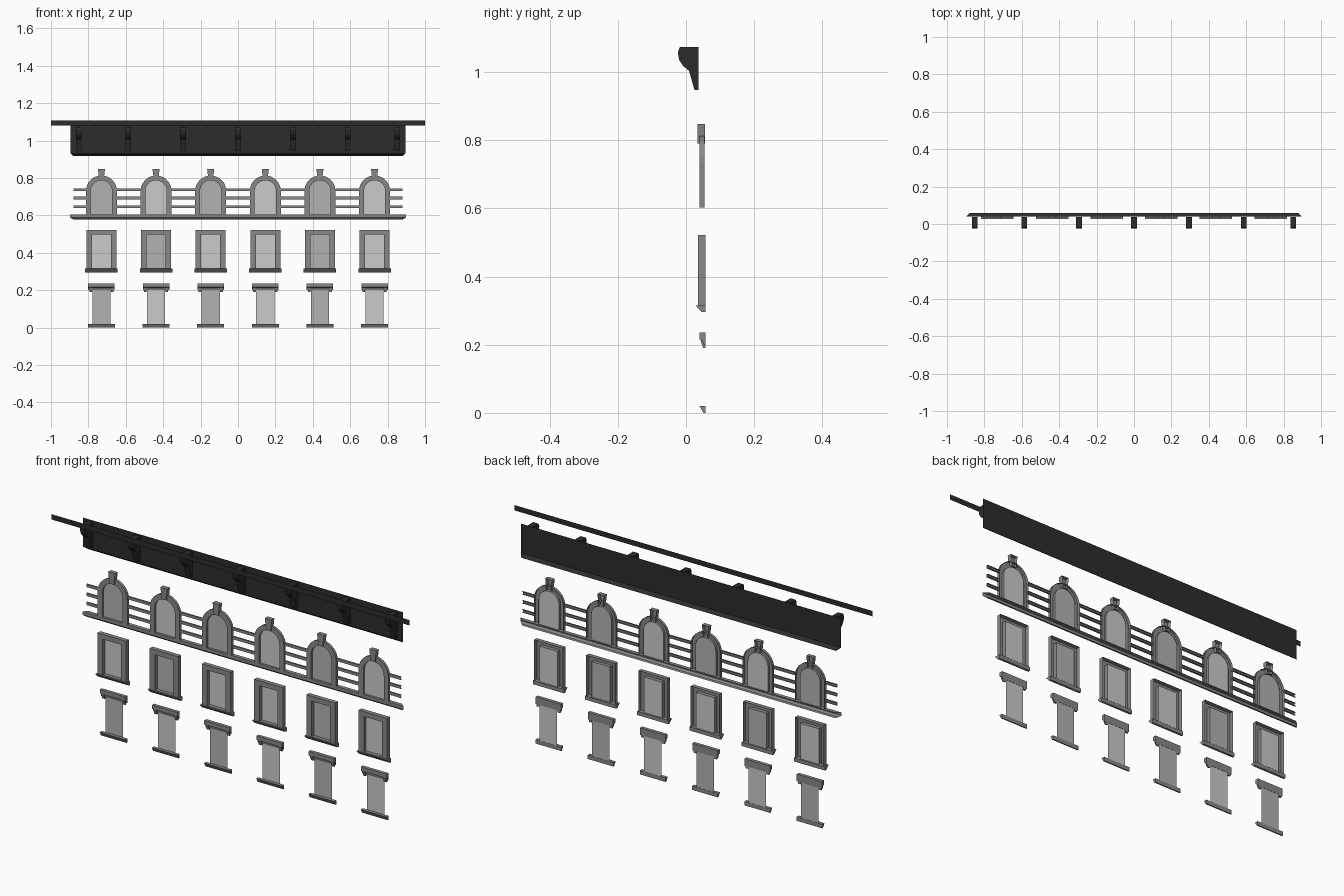
import bpy, bmesh, math

cube = bpy.data.objects.get("Cube")
if cube:
    bpy.data.objects.remove(cube, do_unlink=True)


def material(name, value):
    m = bpy.data.materials.new(name)
    m.use_nodes = True
    colour = (value, value, value, 1)
    m.diffuse_color = colour
    m.node_tree.nodes["Principled BSDF"].inputs["Base Color"].default_value = colour
    return m


STONE = material("stone grey", 0.25)
GLASS = material("pane grey", 0.45)
PALE = material("pale pane grey", 0.6)
DARK = material("charcoal", 0.025)


def loft(name, loops, mat, closed=True, caps=()):
    """Bridge loops of points with quads; caps lists the loops to fill."""
    bm = bmesh.new()
    rows = [[bm.verts.new(p) for p in loop] for loop in loops]
    n = len(rows[0])
    for a, b in zip(rows, rows[1:]):
        for i in range(n if closed else n - 1):
            j = (i + 1) % n
            bm.faces.new((a[i], a[j], b[j], b[i]))
    for c in caps:
        bm.faces.new(rows[c])
    bmesh.ops.recalc_face_normals(bm, faces=bm.faces)
    # Open shells face the street
    if len(caps) < 2 and sum(f.normal.y * f.calc_area() for f in bm.faces) > 0:
        bmesh.ops.reverse_faces(bm, faces=bm.faces)
    mesh = bpy.data.meshes.new(name)
    bm.to_mesh(mesh)
    bm.free()
    mesh.materials.append(mat)
    ob = bpy.data.objects.new(name, mesh)
    bpy.context.collection.objects.link(ob)
    return ob


def prism(name, profile, x0, x1, mat):
    """Solid bar along x with a (y, z) profile."""
    return loft(name, [[(x, y, z) for y, z in profile] for x in (x0, x1)], mat, caps=(0, 1))


def strip(name, profile, mat):
    """Open moulding along x with mitred ends, profile of (y, z, half length)."""
    return loft(name, [[(s * h, y, z) for y, z, h in profile] for s in (-1, 1)],
                mat, closed=False)


def rect(cx, half, z0, z1, y):
    return [(cx - half, y, z0), (cx + half, y, z0), (cx + half, y, z1), (cx - half, y, z1)]


def arch(cx, r, z0, y, spring=0.73, steps=16):
    curve = [(cx + r * math.cos(math.pi * i / steps), y,
              spring + r * math.sin(math.pi * i / steps)) for i in range(steps + 1)]
    return [(cx + r, y, z0)] + curve + [(cx - r, y, z0)]


# Roof edge: flat gutter, cornice board with a sloped lower lip, brackets
loft("gutter", [rect(0, 1, 1.08, 1.107, -0.06)], DARK, caps=(0,))
strip("cornice_board", [(0.04, 1.08, 0.895), (0.04, 0.932, 0.895),
                        (0.045, 0.93, 0.893), (0.058, 0.918, 0.88)], DARK)
BRACKET = [(0.037, 1.073), (0.037, 0.947), (0.025, 0.947), (0.009, 1.003),
           (-0.009, 1.018), (-0.02, 1.035), (-0.024, 1.057), (-0.018, 1.073)]
for i, x in enumerate((-0.852, -0.587, -0.294, 0, 0.294, 0.587, 0.852)):
    prism(f"cornice_bracket_{i + 1}", BRACKET, x - 0.015, x + 0.015, DARK)

# Ledge below the arched windows
strip("ledge", [(0.06, 0.605, 0.875), (0.04, 0.605, 0.898), (0.04, 0.589, 0.898),
                (0.048, 0.58, 0.886), (0.06, 0.578, 0.875)], STONE)

SILL = [(0.028, 0.315), (0.057, 0.315), (0.057, 0.296), (0.046, 0.296)]
LOW_SILL = [(0.04, 0.02), (0.057, 0.02), (0.057, 0), (0.051, 0)]
LINTEL = [(0.04, 0.236), (0.057, 0.236), (0.057, 0.2), (0.051, 0.2),
          (0.048, 0.212), (0.04, 0.216)]
CORBEL = [(0.042, 0.216), (0.057, 0.216), (0.057, 0.19), (0.05, 0.19)]

centres = [0.292 * (i - 2.5) for i in range(6)]
for i, cx in enumerate(centres):
    n = i + 1
    alternate = PALE if i % 2 else GLASS

    # Arched window with surround and keystone
    loft(f"arch_surround_{n}", [arch(cx, 0.083, 0.603, 0.054), arch(cx, 0.083, 0.603, 0.04),
                                arch(cx, 0.057, 0.603, 0.04), arch(cx, 0.057, 0.603, 0.052)],
         STONE, closed=False)
    loft(f"arch_pane_{n}", [arch(cx, 0.057, 0.603, 0.051)], alternate, caps=(0,))
    key = [[(cx - 0.012, y, 0.79), (cx + 0.012, y, 0.79), (cx + 0.019, y, 0.848),
            (cx - 0.019, y, 0.848)] for y in (0.033, 0.055)]
    loft(f"keystone_{n}", key, STONE, caps=(0,))

    # Rectangular window with a moulded frame, open behind
    loft(f"window_frame_{n}", [rect(cx, 0.08, 0.313, 0.522, 0.057),
                               rect(cx, 0.08, 0.313, 0.522, 0.035),
                               rect(cx, 0.051, 0.317, 0.497, 0.035),
                               rect(cx, 0.051, 0.317, 0.497, 0.055)], STONE)
    loft(f"window_pane_{n}", [rect(cx, 0.051, 0.317, 0.497, 0.054)],
         GLASS if i in (1, 4) else PALE, caps=(0,))
    prism(f"window_sill_{n}", SILL, cx - 0.087, cx + 0.087, STONE)

    # Ground floor window with lintel, corbels and sill
    loft(f"ground_pane_{n}", [rect(cx, 0.049, 0.018, 0.2, 0.056)], alternate, caps=(0,))
    prism(f"ground_lintel_{n}", LINTEL, cx - 0.071, cx + 0.071, STONE)
    prism(f"ground_sill_{n}", LOW_SILL, cx - 0.072, cx + 0.072, STONE)
    for side, s in (("right", -1), ("left", 1)):
        prism(f"ground_corbel_{side}_{n}", CORBEL, cx + s * 0.05, cx + s * 0.065, STONE)

# Rails running between the arches
edges = [-0.88] + [e for cx in centres for e in (cx - 0.082, cx + 0.082)] + [0.88]
for row, z in enumerate((0.647, 0.693, 0.738)):
    for k in range(0, len(edges), 2):
        section = [(0.054, z + 0.007), (0.045, z + 0.007), (0.045, z - 0.007), (0.054, z - 0.007)]
        loft(f"rail_{row + 1}_{k // 2 + 1}",
             [[(x, y, h) for y, h in section] for x in edges[k:k + 2]], STONE, closed=False)
